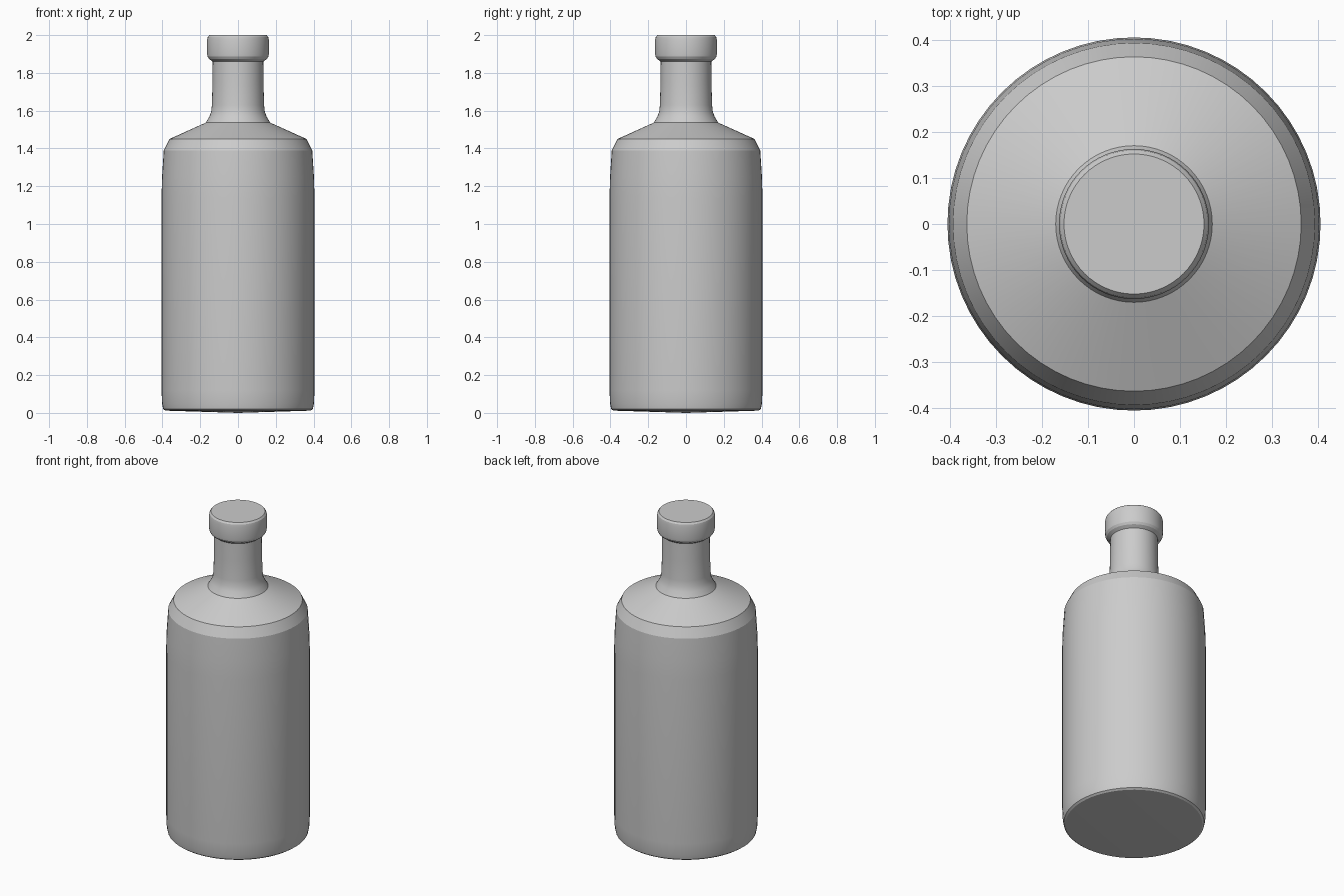
import bpy
import bmesh
from math import radians, tau

cube = bpy.data.objects.get("Cube")
if cube:
    bpy.data.objects.remove(cube, do_unlink=True)

grey = bpy.data.materials.new("plain grey")
grey.use_nodes = True
colour = (0.6, 0.6, 0.6, 1)
grey.diffuse_color = colour
grey.node_tree.nodes["Principled BSDF"].inputs["Base Color"].default_value = colour


def lathe(name, profile, segments=64):
    """Spin a (radius, height) profile about the vertical axis."""
    bm = bmesh.new()
    verts = [bm.verts.new((r, 0, z)) for r, z in profile]
    edges = [bm.edges.new(pair) for pair in zip(verts, verts[1:])]
    bmesh.ops.spin(bm, geom=verts + edges, cent=(0, 0, 0), axis=(0, 0, 1),
                   angle=tau, steps=segments, use_duplicate=False)
    bmesh.ops.remove_doubles(bm, verts=bm.verts, dist=0.0005)
    bmesh.ops.recalc_face_normals(bm, faces=bm.faces)
    mesh = bpy.data.meshes.new(name)
    bm.to_mesh(mesh)
    bm.free()
    mesh.materials.append(grey)
    obj = bpy.data.objects.new(name, mesh)
    bpy.context.collection.objects.link(obj)
    bpy.ops.object.select_all(action="DESELECT")
    obj.select_set(True)
    bpy.context.view_layer.objects.active = obj
    bpy.ops.object.shade_smooth_by_angle(angle=radians(22))
    return obj


# Bottle: slightly domed base, straight wall, bevelled shoulder, flared neck
lathe("bottle", [
    (0, 0), (0.385, 0.012), (0.396, 0.02), (0.402, 0.05), (0.405, 0.12),
    (0.405, 1.14), (0.402, 1.25), (0.393, 1.39), (0.363, 1.45),
    (0.17, 1.537), (0.152, 1.568), (0.142, 1.595), (0.138, 1.63),
    (0.135, 1.75), (0.134, 1.86),
])

# Collar and flat closed top
lathe("stopper", [
    (0.134, 1.86), (0.153, 1.873), (0.161, 1.886), (0.163, 1.9),
    (0.163, 1.975), (0.16, 1.99), (0.152, 2.0), (0, 2.0),
])
